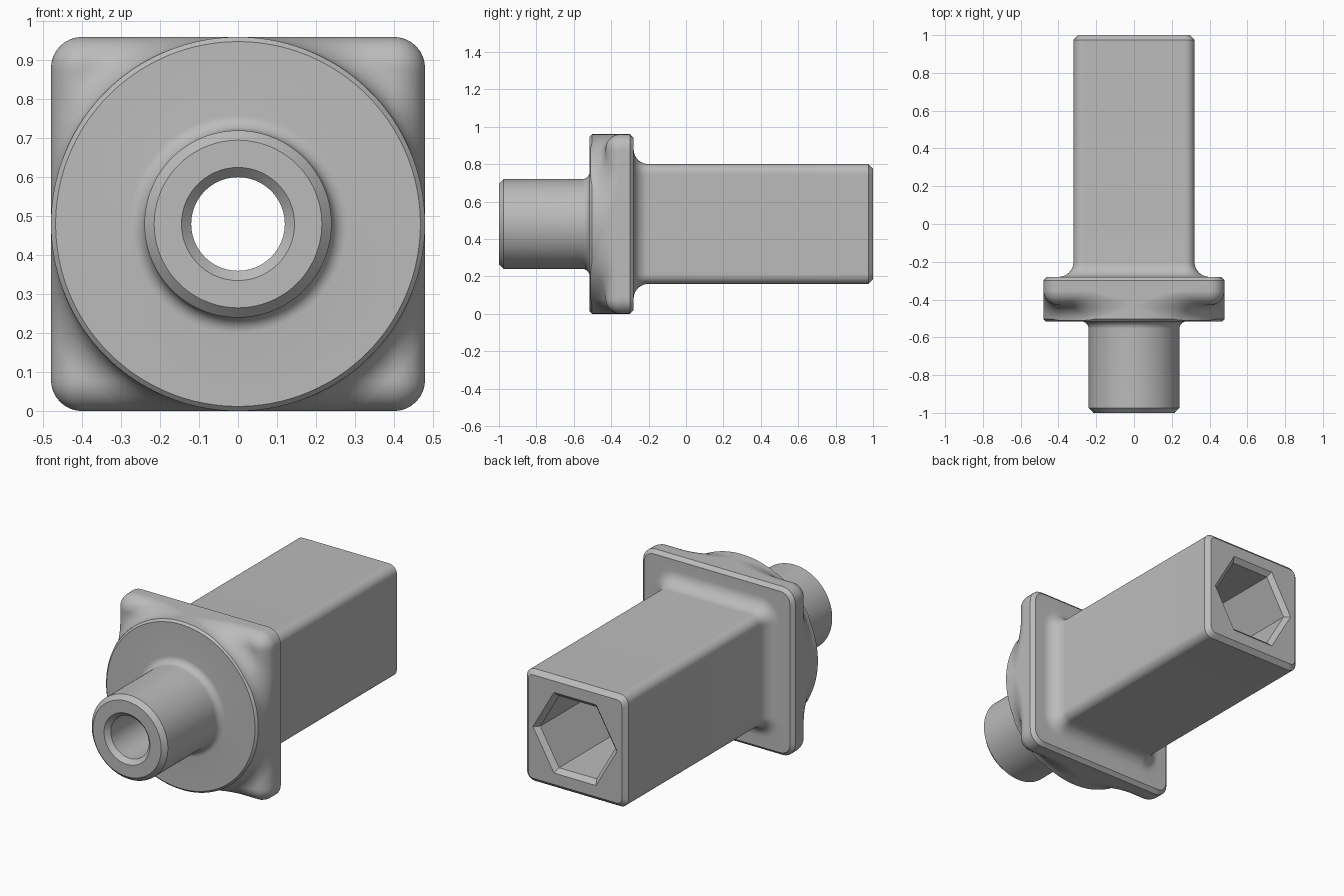
import bpy, bmesh
from math import sin, cos, pi, sqrt, hypot, radians

if "Cube" in bpy.data.objects:
    bpy.data.objects.remove(bpy.data.objects["Cube"])

STEPS = 288
AXIS_Z = 0.48
ANGLES = [2 * pi * i / STEPS for i in range(STEPS)]


# Cross-sections: radius at an angle around the y axis
def circle(r):
    return lambda a: r


def rounded_square(half, corner):
    def radius(a):
        big, small = sorted((abs(cos(a)), abs(sin(a))), reverse=True)
        q = half - corner
        if small * half / big <= q:
            return half / big
        s = q * (big + small)
        return s + sqrt(s * s - 2 * q * q + corner * corner)
    return radius


def hexagon(apothem):
    return lambda a: apothem / cos(a % radians(60) - radians(30))


rings = []


def ring(shape, y):
    rings.append([(shape(a) * cos(a), y, AXIS_Z + shape(a) * sin(a)) for a in ANGLES])


# Spigot: chamfered bore mouth, rim, outer wall and root fillet
ring(circle(0.12), -0.975)
ring(circle(0.145), -1.0)
ring(circle(0.215), -1.0)
ring(circle(0.24), -0.975)
for k in range(9):
    t = k / 8 * pi / 2
    ring(circle(0.28 - 0.04 * cos(t)), -0.555 + 0.04 * sin(t))

# Disc: front face and chamfered rim
DISC, FLANGE, EDGE = 0.48, 0.48, 0.08
ring(circle(DISC - 0.012), -0.515)
ring(circle(DISC), -0.503)


# Flange front: rounded outer edge blended into the disc by a concave fillet
def quarter(d):
    d = min(max(d, 0), EDGE)
    return EDGE - sqrt(EDGE ** 2 - (EDGE - d) ** 2)


outline = rounded_square(FLANGE, EDGE)
BLEND = 28
for k in range(BLEND + 1):
    u = (1 - cos(pi * k / BLEND)) / 2
    loop = []
    for a in ANGLES:
        r = DISC + (outline(a) - DISC) * u
        x, z = r * cos(a), r * sin(a)
        q = FLANGE - EDGE
        inside = EDGE - hypot(max(abs(x) - q, 0), max(abs(z) - q, 0))
        loop.append((x, -0.43 + quarter(inside) - quarter(r - DISC), AXIS_Z + z))
    rings.append(loop)

# Flange side and chamfered back edge
ring(outline, -0.30)
ring(rounded_square(FLANGE - 0.02, EDGE - 0.02), -0.28)

# Square shank: root fillet, wall and chamfered end
for k in range(11):
    t = k / 10 * pi / 2
    grow = 0.08 * (1 - sin(t))
    ring(rounded_square(0.32 + grow, 0.05 + grow), -0.20 - 0.08 * cos(t))
ring(rounded_square(0.32, 0.05), 0.975)
ring(rounded_square(0.295, 0.03), 1.0)

# Hexagonal socket with chamfered mouth, ending in the round bore
ring(hexagon(0.23), 1.0)
ring(hexagon(0.205), 0.975)
ring(hexagon(0.205), -0.28)
ring(circle(0.12), -0.28)

# Join the rings into one closed body
bm = bmesh.new()
loops = [[bm.verts.new(p) for p in loop] for loop in rings]
for a, b in zip(loops, loops[1:] + loops[:1]):
    for i in range(STEPS):
        j = (i + 1) % STEPS
        bm.faces.new((a[i], a[j], b[j], b[i]))
bmesh.ops.remove_doubles(bm, verts=bm.verts, dist=0.00002)
bmesh.ops.recalc_face_normals(bm, faces=bm.faces)
mesh = bpy.data.meshes.new("socket_adapter")
bm.to_mesh(mesh)
bm.free()
body = bpy.data.objects.new("socket_adapter", mesh)
bpy.context.collection.objects.link(body)

# Plain grey material
grey = bpy.data.materials.new("plain grey")
grey.use_nodes = True
colour = (0.5, 0.5, 0.5, 1)
grey.diffuse_color = colour
grey.node_tree.nodes["Principled BSDF"].inputs["Base Color"].default_value = colour
mesh.materials.append(grey)

bpy.ops.object.select_all(action="DESELECT")
body.select_set(True)
bpy.context.view_layer.objects.active = body
bpy.ops.object.shade_smooth_by_angle(angle=radians(30))
